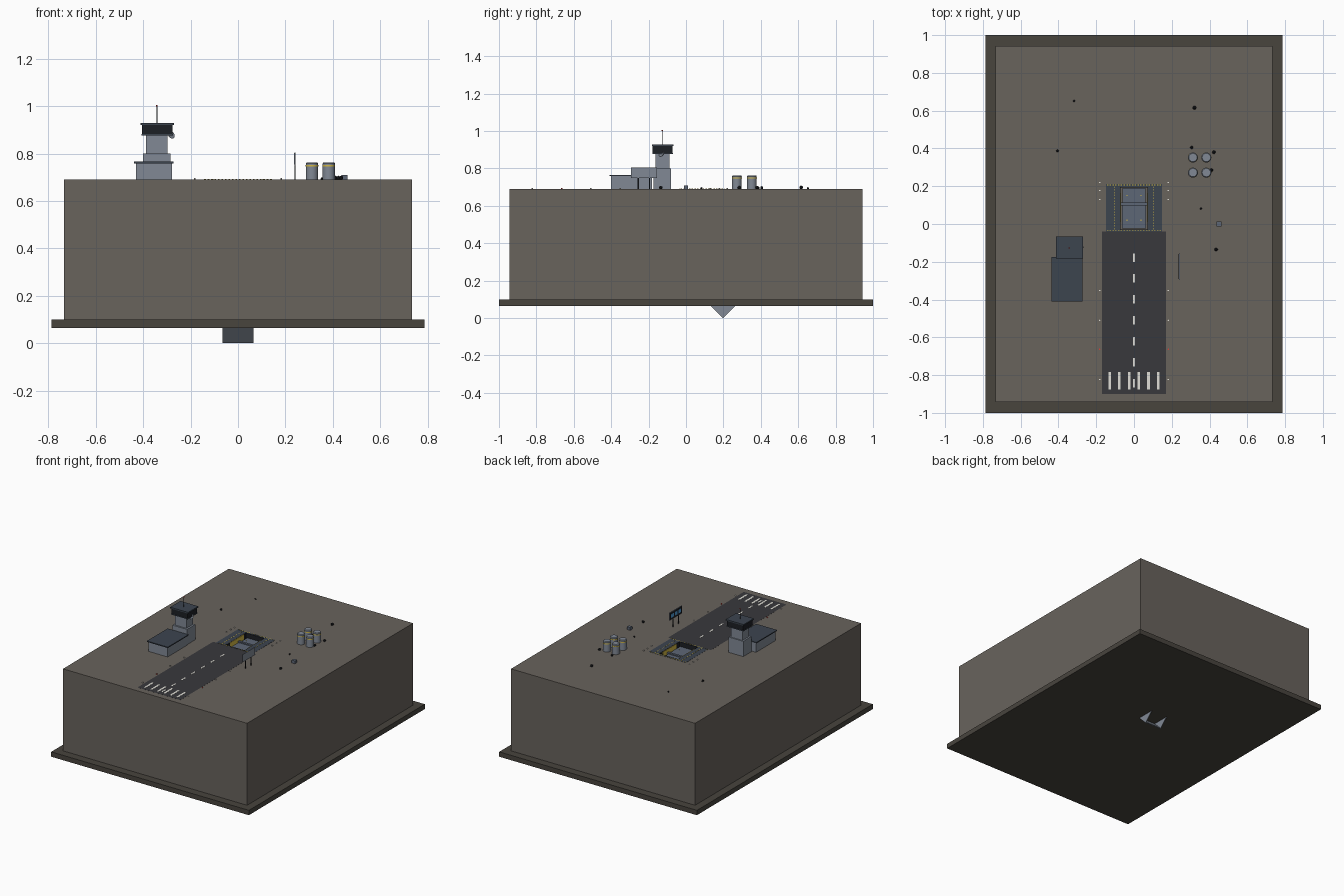
import bpy, bmesh, math
from mathutils import Vector

if "Cube" in bpy.data.objects:
    bpy.data.objects.remove(bpy.data.objects["Cube"])

TOP = 0.69
mats = {}
COL = dict(rock=(0.14, 0.125, 0.108), trim=(0.065, 0.058, 0.048), steel=(0.22, 0.25, 0.30),
           roof=(0.045, 0.058, 0.078), dark=(0.012, 0.014, 0.018), tarmac=(0.04, 0.04, 0.045),
           white=(0.75, 0.74, 0.68), yellow=(0.65, 0.48, 0.06), red=(0.7, 0.05, 0.04),
           blue=(0.08, 0.35, 0.7), deck=(0.11, 0.135, 0.18))


def mat(name):
    if name not in mats:
        m = bpy.data.materials.new(name)
        m.diffuse_color = (*COL[name], 1)
        m.use_nodes = True
        m.node_tree.nodes["Principled BSDF"].inputs["Base Color"].default_value = m.diffuse_color
        mats[name] = m
    return mats[name]


def finish(bm, name, colour):
    bmesh.ops.recalc_face_normals(bm, faces=bm.faces)
    me = bpy.data.meshes.new(name)
    bm.to_mesh(me)
    bm.free()
    ob = bpy.data.objects.new(name, me)
    bpy.context.collection.objects.link(ob)
    if colour:
        me.materials.append(mat(colour))
    return ob


def boxes(name, colour, *specs):
    """One object from boxes given as (x0, x1, y0, y1, z0, z1)."""
    bm = bmesh.new()
    for x0, x1, y0, y1, z0, z1 in specs:
        vs = bmesh.ops.create_cube(bm, size=1)['verts']
        for v in vs:
            v.co = Vector(((x0 + x1) / 2 + v.co.x * (x1 - x0),
                           (y0 + y1) / 2 + v.co.y * (y1 - y0),
                           (z0 + z1) / 2 + v.co.z * (z1 - z0)))
    return finish(bm, name, colour)


def cylinders(name, colour, places, r, z0, z1, sides=16, r2=None):
    bm = bmesh.new()
    for x, y in places:
        vs = bmesh.ops.create_cone(bm, cap_ends=True, segments=sides, radius1=r,
                                   radius2=r if r2 is None else r2, depth=z1 - z0)['verts']
        bmesh.ops.translate(bm, verts=vs, vec=(x, y, (z0 + z1) / 2))
    ob = finish(bm, name, colour)
    if sides > 10:
        bpy.context.view_layer.objects.active = ob
        ob.select_set(True)
        bpy.ops.object.shade_smooth_by_angle()
        ob.select_set(False)
    return ob


# Display base and terrain block with the lift pit cut into it
boxes('base_slab', 'trim', (-.787, .787, -1, 1, .065, .10))
block = boxes('terrain_block', 'rock', (-.733, .733, -.943, .943, .10, TOP))
cutter = boxes('pit_cutter', None, (-.075, .075, -.032, .197, .63, .8))
cutter.hide_render = True
cutter.hide_set(True)
mod = block.modifiers.new('pit', 'BOOLEAN')
mod.object = cutter
mod.solver = 'EXACT'

# Deflector under the slab: sloped panel and two triangular side plates
bm = bmesh.new()
def prism(pts, x0, x1):
    f = bm.faces.new([bm.verts.new((x0, y, z)) for y, z in pts])
    new = bmesh.ops.extrude_face_region(bm, geom=[f])['geom']
    bmesh.ops.translate(bm, verts=[g for g in new if isinstance(g, bmesh.types.BMVert)],
                        vec=(x1 - x0, 0, 0))
prism([(.132, .066), (.197, .001), (.201, .005), (.140, .066)], -.062, .062)
for s in (-1, 1):
    prism([(.132, .066), (.198, 0), (.264, .066)], s * .062, s * .066)
finish(bm, 'under_deflector', 'steel')

# Lift surround, with an open middle
z0, z1 = TOP - .002, TOP + .001
boxes('lift_surround', 'roof', (-.147, -.075, -.04, .212, z0, z1), (.075, .147, -.04, .212, z0, z1),
      (-.075, .075, -.04, -.032, z0, z1), (-.075, .075, .197, .212, z0, z1))
boxes('pit_liner', 'dark', (-.075, -.072, -.032, .197, .631, TOP), (.072, .075, -.032, .197, .631, TOP),
      (-.072, .072, -.032, -.029, .631, TOP), (-.072, .072, .194, .197, .631, TOP))
boxes('lift_platform', 'deck', (-.064, .064, -.025, .098, .645, .66), (-.06, .06, .114, .19, .645, .66),
      (-.07, .07, .098, .114, .645, .668))
boxes('lift_rails', 'yellow', *[(s * .0715 - .002, s * .0715 + .002, .01, .165, .65, TOP) for s in (-1, 1)])
boxes('lift_lights', 'yellow', *[(s * .037 - .003, s * .037 + .003, y - .003, y + .003, .66, .662)
                                 for s in (-1, 1) for y in (.02, .15)])
# Dashed hazard lines round the lift
dash = []
for i in range(20):
    x = -.14 + i * .28 / 19
    dash += [(x - .004, x + .004, y - .002, y + .002, z1, z1 + .001) for y in (-.036, .207)]
for i in range(16):
    y = -.025 + i * .22 / 15
    dash += [(x - .002, x + .002, y - .004, y + .004, z1, z1 + .001) for x in (-.105, .105)]
boxes('hazard_dashes', 'yellow', *dash)

# Runway and its markings
boxes('runway', 'tarmac', (-.17, .17, -.9, -.04, TOP - .002, TOP + .0004))
marks = [(-.005, .005, -.2 - i * .111, -.155 - i * .111, TOP, TOP + .0012) for i in range(7)]
marks += [(x - .007, x + .007, -.877, -.783, TOP, TOP + .0012)
          for x in [-.129 + i * .0515 for i in range(6)]]
boxes('runway_markings', 'white', *marks)
cylinders('edge_lights', 'white', [(s * .182, y) for s in (-1, 1)
          for y in (-.823, -.51, -.352, .13, .177, .22)], .004, TOP, TOP + .006, 6)
cylinders('red_edge_lights', 'red', [(s * .182, -.663) for s in (-1, 1)], .004, TOP, TOP + .006, 6)

# Control building and tower
boxes('operations_building', 'steel', (-.43, -.279, -.402, -.182, TOP, .761))
boxes('operations_roof', 'roof', (-.438, -.272, -.41, -.175, .759, .766))
boxes('tower_plinth', 'steel', (-.40, -.284, -.174, -.08, TOP, .80))
boxes('tower_shaft', 'steel', (-.388, -.297, -.163, -.088, .80, .88))
boxes('tower_cab', 'dark', (-.405, -.277, -.178, -.072, .88, .92))
boxes('cab_floor', 'roof', (-.407, -.275, -.18, -.07, .877, .883))
boxes('cab_roof', 'roof', (-.412, -.27, -.182, -.066, .92, .929))
cylinders('antenna', 'dark', [(-.342, -.127)], .002, .929, 1.0, 6)
cylinders('antenna_light', 'red', [(-.342, -.127)], .004, .999, 1.005, 6)
dish = cylinders('radar_dish', 'steel', [(0, 0)], .006, -.006, .006, 12, r2=.018)
dish.rotation_euler = (math.radians(65), 0, math.radians(40))
dish.location = (-.285, -.128, .877)

# Fuel tanks
tanks = [(x, y) for x in (.312, .383) for y in (.272, .352)]
cylinders('fuel_tanks', 'steel', tanks, .026, TOP, .758, 20)
cylinders('tank_bands', 'yellow', tanks, .0268, .745, .751, 20)
cylinders('tank_caps', 'steel', tanks, .0265, .758, .763, 20, r2=.022)

# Display board on two posts, screens facing -x
boxes('board_panel', 'steel', (.238, .243, -.295, -.155, .75, .805))
boxes('board_face', 'dark', (.2365, .238, -.291, -.159, .753, .802))
boxes('board_screens', 'blue', *[(.2355, .2365, y, y + .03, .765, .79) for y in (-.282, -.24, -.198)])
boxes('board_posts', 'dark', *[(.238, .242, y - .003, y + .003, TOP, .755) for y in (-.255, -.195)])

# Scattered boulders and a crate
bm = bmesh.new()
for x, y, r in [(.32, .615, .011), (.305, .405, .009), (.423, .38, .010), (.41, .285, .010),
                (.354, .082, .006), (.435, -.135, .010), (-.405, .387, .008), (-.317, .652, .006)]:
    vs = bmesh.ops.create_icosphere(bm, subdivisions=1, radius=r)['verts']
    bmesh.ops.translate(bm, verts=vs, vec=(x, y, TOP + r * .75))
finish(bm, 'boulders', 'dark')
boxes('crate', 'deck', (.436, .462, -.012, .012, TOP, .71))
